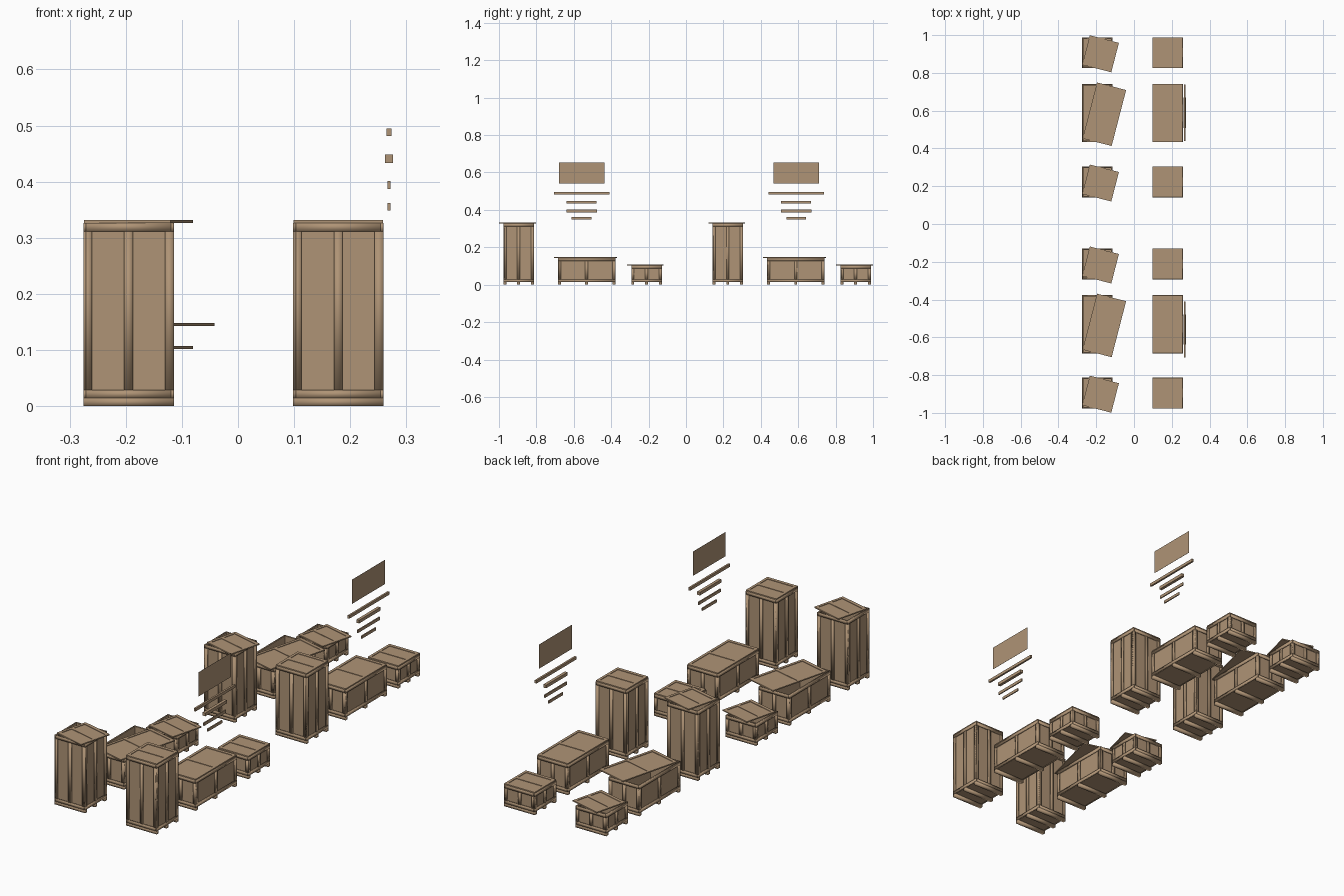
import bpy, bmesh, math
from mathutils import Matrix, Vector

if "Cube" in bpy.data.objects:
    bpy.data.objects.remove(bpy.data.objects["Cube"])

wood = bpy.data.materials.new("crate wood")
wood.diffuse_color = (0.43, 0.295, 0.18, 1)
wood.use_nodes = True
wood.node_tree.nodes["Principled BSDF"].inputs["Base Color"].default_value = wood.diffuse_color


def boxes_object(name, boxes, loc=(0, 0, 0), rot=0.0, smooth=False):
    """One object made of boxes given as (x0, x1, y0, y1, z0, z1)."""
    bm = bmesh.new()
    for x0, x1, y0, y1, z0, z1 in boxes:
        centre = Vector(((x0 + x1) / 2, (y0 + y1) / 2, (z0 + z1) / 2))
        size = (x1 - x0, y1 - y0, z1 - z0, 1)
        bmesh.ops.create_cube(bm, size=1, matrix=Matrix.Translation(centre) @ Matrix.Diagonal(size))
    for f in bm.faces:
        f.smooth = smooth
    me = bpy.data.meshes.new(name)
    bm.to_mesh(me)
    bm.free()
    me.materials.append(wood)
    ob = bpy.data.objects.new(name, me)
    ob.location = loc
    ob.rotation_euler.z = rot
    bpy.context.collection.objects.link(ob)
    return ob


W = 0.161      # crate width in x
B = 0.0155     # batten width
T = 0.005      # batten thickness
LID = 0.0055   # lid thickness


def crate(name, x, y, length, height, lid_shift=None):
    hx, hy = W / 2, length / 2
    top = height - LID
    low = 0.014
    loc = (x, y, 0)

    # recessed wall panels and floor, open at the top
    px, py, t = hx - T, hy - T, 0.003
    panels = [(-px, px, -py, py, low + 0.002, low + 0.006)]
    for s in (-1, 1):
        a, b = sorted((s * px, s * (px - t)))
        panels.append((a, b, -py, py, low + 0.002, top))
        a, b = sorted((s * py, s * (py - t)))
        panels.append((-px, px, a, b, low + 0.002, top))
    boxes_object(name + "_panels", panels, loc)

    # rails round top and bottom, upright battens at corners and middles
    frame = []
    for s in (-1, 1):
        xa, xb = sorted((s * hx, s * (hx - T)))
        ya, yb = sorted((s * hy, s * (hy - T)))
        for z0, z1 in ((low, low + B - 0.001), (top - B, top)):
            frame.append((xa, xb, -hy, hy, z0, z1))
            frame.append((-hx + T, hx - T, ya, yb, z0, z1))
        z0, z1 = low + B - 0.001, top - B
        for k in (-1, 0, 1):
            c = k * (hy - B / 2)
            frame.append((xa, xb, c - B / 2, c + B / 2, z0, z1))
            c = k * (hx - B / 2)
            frame.append((c - B / 2, c + B / 2, ya, yb, z0, z1))
    boxes_object(name + "_frame", frame, loc, smooth=True)

    # three skids underneath, running side to side
    skids = []
    for k in (-1, 0, 1):
        c = k * (hy - B / 2)
        skids.append((-hx, hx, c - B / 2, c + B / 2, 0, low))
    boxes_object(name + "_skids", skids, loc, smooth=True)

    # lid board with raised battens; open lids are shifted and turned
    lx, ly = hx - 0.001, hy - 0.001
    lid = [(-lx, lx, -ly, ly, 0, LID * 0.55)]
    for k in (-1, 0, 1):
        c = k * (ly - B / 2)
        lid.append((-lx, lx, c - B / 2, c + B / 2, LID * 0.5, LID))
    for s in (-1, 1):
        xa, xb = sorted((s * lx, s * (lx - B * 0.8)))
        for q in (-1, 1):
            ya, yb = sorted((q * B / 2, q * (ly - B)))
            lid.append((xa, xb, ya, yb, LID * 0.5, LID))
    if lid_shift:
        boxes_object(name + "_lid", lid, (x + lid_shift, y - 0.006, top), math.radians(-14.5))
    else:
        boxes_object(name + "_lid", lid, (x, y, top))


# two sets, each with closed crates on the right and opened ones on the left
KINDS = (("tall", -0.895, 0.163, 0.332, 0.018),
         ("long", -0.531, 0.308, 0.1485, 0.038),
         ("small", -0.211, 0.163, 0.107, 0.018))
for i, offset in enumerate((0, 1.118)):
    for kind, y, length, height, shift in KINDS:
        crate(f"closed_{kind}_crate_{i + 1}", 0.1785, y + offset, length, height)
        crate(f"open_{kind}_crate_{i + 1}", -0.195, y + offset, length, height, shift)

# loose planks and a thin sheet hanging above each long crate
PLANKS = ((0.0045, 0.149, 0.481, 0.495), (0.007, 0.08, 0.433, 0.448),
          (0.0026, 0.082, 0.387, 0.401), (0.0026, 0.053, 0.349, 0.362))
for i, y in enumerate((-0.558, 0.589)):
    for n, (hw, hl, z0, z1) in enumerate(PLANKS):
        boxes_object(f"loose_plank_{i + 1}_{n + 1}", [(-hw, hw, -hl, hl, z0, z1)], (0.269, y, 0))
    boxes_object(f"loose_sheet_{i + 1}", [(-0.0003, 0.0003, -0.122, 0.122, 0.54, 0.654)], (0.269, y, 0))
